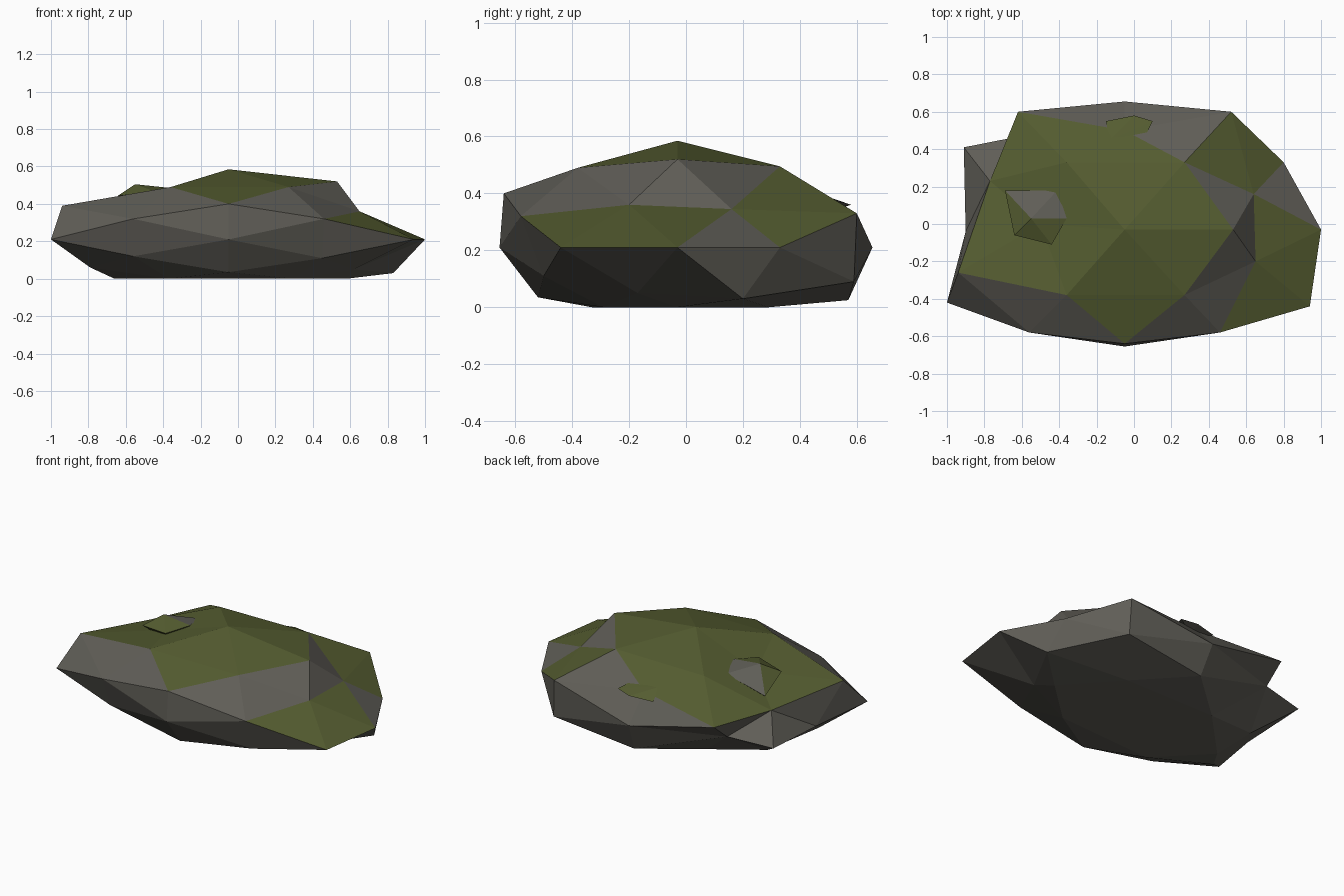
import bpy, bmesh
from mathutils import Vector

if "Cube" in bpy.data.objects:
    bpy.data.objects.remove(bpy.data.objects["Cube"])


def material(name, rgb):
    m = bpy.data.materials.new(name)
    m.diffuse_color = (*rgb, 1)
    m.use_nodes = True
    m.node_tree.nodes["Principled BSDF"].inputs["Base Color"].default_value = m.diffuse_color
    return m


STONE = material("grey_stone", (0.115, 0.11, 0.094))
MOSS = material("green_moss", (0.09, 0.108, 0.03))


def is_moss(face):
    # moss grows on flat upward faces, and on slightly steeper ones at the back
    c, nz = face.calc_center_median(), face.normal.z
    back = c.y > 0.3 and c.z > 0.28 and (abs(c.x) > 0.3 or c.y < 0.42)
    return nz > 0.87 or (nz > 0.78 and back)


def finish(bm, name, rule):
    bm.normal_update()
    for f in bm.faces:
        f.smooth = False
        f.material_index = int(rule(f))
    mesh = bpy.data.meshes.new(name)
    bm.to_mesh(mesh)
    bm.free()
    mesh.materials.append(STONE)
    mesh.materials.append(MOSS)
    ob = bpy.data.objects.new(name, mesh)
    bpy.context.collection.objects.link(ob)


def hull(points):
    bm = bmesh.new()
    for p in points:
        bm.verts.new(p)
    bmesh.ops.convex_hull(bm, input=bm.verts[:])
    bmesh.ops.recalc_face_normals(bm, faces=bm.faces[:])
    return bm


# Boulder: a twice-divided icosahedron with an edge across the top
G = (1 + 5 ** 0.5) / 2
corners = []
for a in (-1, 1):
    for b in (-G, G):
        corners += [Vector(v).normalized() for v in ((a, 0, b), (0, b, a), (b, a, 0))]
points = list(corners)
for i, p in enumerate(corners):
    for q in corners[i + 1:]:
        if (p - q).length < 1.1:
            points.append((p + q).normalized())
boulder = hull(points)
for v in boulder.verts:
    x, y, z = v.co
    v.co = (-0.05 + 1.03 * x, -0.03 + 0.72 * y, max(0, 0.21 + 0.375 * z))
rest = {v: v.co.copy() for v in boulder.verts}


def chip(pos):
    # move the nearest untouched corner to a new position
    pos = Vector(pos)
    v = min(rest, key=lambda k: (rest[k] - pos).length)
    v.co = pos
    del rest[v]
    return v


# Upper and rim corners
for c in [
    (-0.36, -0.38, 0.49), (0.27, -0.38, 0.49), (-0.36, 0.33, 0.49), (0.27, 0.33, 0.495),
    (0.53, -0.03, 0.52), (-0.50, 0.00, 0.43), (-0.94, -0.26, 0.39), (-0.77, 0.23, 0.34),
    (0.65, -0.20, 0.36), (0.64, 0.16, 0.345), (-0.05, 0.50, 0.375), (-0.05, -0.64, 0.40),
    (-0.56, -0.58, 0.32), (0.46, -0.58, 0.32), (0.52, 0.60, 0.33), (1.0, -0.03, 0.21),
    (-1.0, -0.42, 0.21), (0.94, -0.44, 0.21), (0.80, 0.33, 0.21), (-0.90, -0.04, 0.17),
    (-0.05, 0.655, 0.21), (-0.05, -0.655, 0.21),
]:
    chip(c)
rim, spur = chip((-0.62, 0.60, 0.33)), chip((-0.91, 0.41, 0.20))

# Underside corners
for c in [
    (-0.05, -0.52, 0.035), (0.45, -0.50, 0.11), (-0.56, -0.50, 0.12), (0.62, -0.17, 0.05),
    (-0.79, -0.22, 0.06), (0.83, 0.20, 0.03), (-0.72, 0.20, 0.06), (-0.03, 0.57, 0.025),
    (0.53, 0.59, 0.09), (-0.62, 0.467, 0.22), (0.30, -0.29, 0.0), (-0.37, -0.33, 0.0),
    (0.29, 0.29, 0.0), (-0.35, 0.29, 0.0), (-0.66, -0.03, 0.0), (0.58, -0.03, 0.0),
]:
    chip(c)

# Notch under the back left rim, where the spur breaks away
edge = next(e for e in boulder.edges if set(e.verts) == {rim, spur})
bmesh.utils.edge_rotate(edge, True)
finish(boulder, "boulder", is_moss)

# Small knob poking through the top, bare on its back
knob = hull([(-0.55, 0.03, 0.505), (-0.36, 0.03, 0.485), (-0.69, 0.18, 0.39), (-0.41, 0.18, 0.46),
             (-0.44, -0.11, 0.465), (-0.64, -0.06, 0.445), (-0.52, 0.05, 0.33)])
finish(knob, "top_knob", lambda f: f.calc_center_median().y < 0.06)

# Thin ledge at the back, mossy on its inner half
ledge = hull([(-0.15, 0.55, 0.35), (0.0, 0.58, 0.36), (0.10, 0.55, 0.37),
              (0.07, 0.49, 0.39), (-0.13, 0.45, 0.405), (-0.03, 0.48, 0.34)])
finish(ledge, "back_ledge", lambda f: f.normal.z > 0.5 and f.calc_center_median().y < 0.535)
